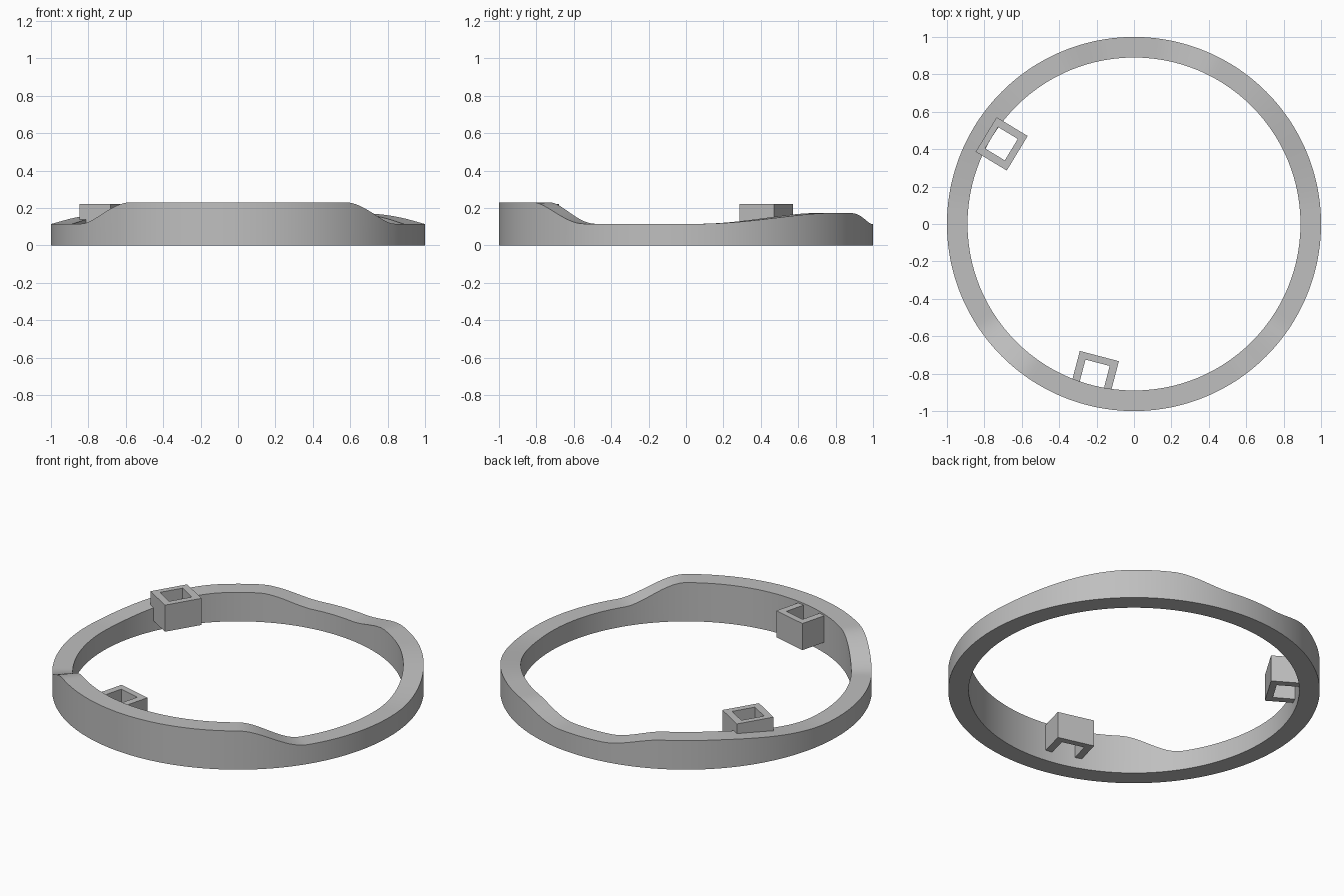
import bpy, bmesh, math
from mathutils import Matrix

if "Cube" in bpy.data.objects:
    bpy.data.objects.remove(bpy.data.objects["Cube"])

grey = bpy.data.materials.new("plain grey")
grey.diffuse_color = (0.52, 0.52, 0.52, 1)
grey.use_nodes = True
grey.node_tree.nodes["Principled BSDF"].inputs["Base Color"].default_value = grey.diffuse_color

R_OUT, R_IN = 1.0, 0.89
LOW, FRONT_TOP, HUMP_TOP = 0.115, 0.23, 0.172


def smooth(a, b, v):
    t = max(0.0, min(1.0, (v - a) / (b - a)))
    return t * t * (3 - 2 * t)


def rim_height(deg):
    """Rim height; deg is the angle from the front (-y), mirrored left/right."""
    d = abs((deg + 180) % 360 - 180)
    front = (FRONT_TOP - LOW) * (1 - smooth(35, 57, d))
    hump = (HUMP_TOP - LOW) * smooth(94, 140, d) * (1 - smooth(152, 172, d))
    return LOW + front + hump


def finish(bm, name):
    bmesh.ops.recalc_face_normals(bm, faces=bm.faces)
    mesh = bpy.data.meshes.new(name)
    bm.to_mesh(mesh)
    bm.free()
    mesh.materials.append(grey)
    obj = bpy.data.objects.new(name, mesh)
    bpy.context.collection.objects.link(obj)
    return obj


def loft(bm, sections):
    """Join four-point sections into a closed loop of quads."""
    rows = [[bm.verts.new(p) for p in s] for s in sections]
    for i, row in enumerate(rows):
        nxt = rows[(i + 1) % len(rows)]
        for j in range(4):
            k = (j + 1) % 4
            bm.faces.new((row[j], row[k], nxt[k], nxt[j]))


# wavy-topped ring
bm = bmesh.new()
N = 240
sections = []
for i in range(N):
    deg = 360 * i / N
    a = math.radians(deg - 90)
    c, s, h = math.cos(a), math.sin(a), rim_height(deg)
    sections.append([(R_OUT * c, R_OUT * s, 0), (R_OUT * c, R_OUT * s, h),
                     (R_IN * c, R_IN * s, h), (R_IN * c, R_IN * s, 0)])
loft(bm, sections)
ring = finish(bm, "ring")
bpy.context.view_layer.objects.active = ring
ring.select_set(True)
bpy.ops.object.shade_smooth_by_angle(angle=math.radians(35))


# square open sockets fixed to the inside of the ring
def socket(name, deg, z0=0.062, z1=0.22):
    bm = bmesh.new()
    outer = [(0.73, -0.108), (0.924, -0.108), (0.924, 0.108), (0.73, 0.108)]
    inner = [(0.767, -0.067), (0.89, -0.067), (0.89, 0.067), (0.767, 0.067)]
    loft(bm, [[(*o, z0), (*o, z1), (*n, z1), (*n, z0)] for o, n in zip(outer, inner)])
    bm.transform(Matrix.Rotation(math.radians(deg), 4, 'Z'))
    finish(bm, name)


socket("left_socket", 148.8)
socket("front_socket", -104.7)
